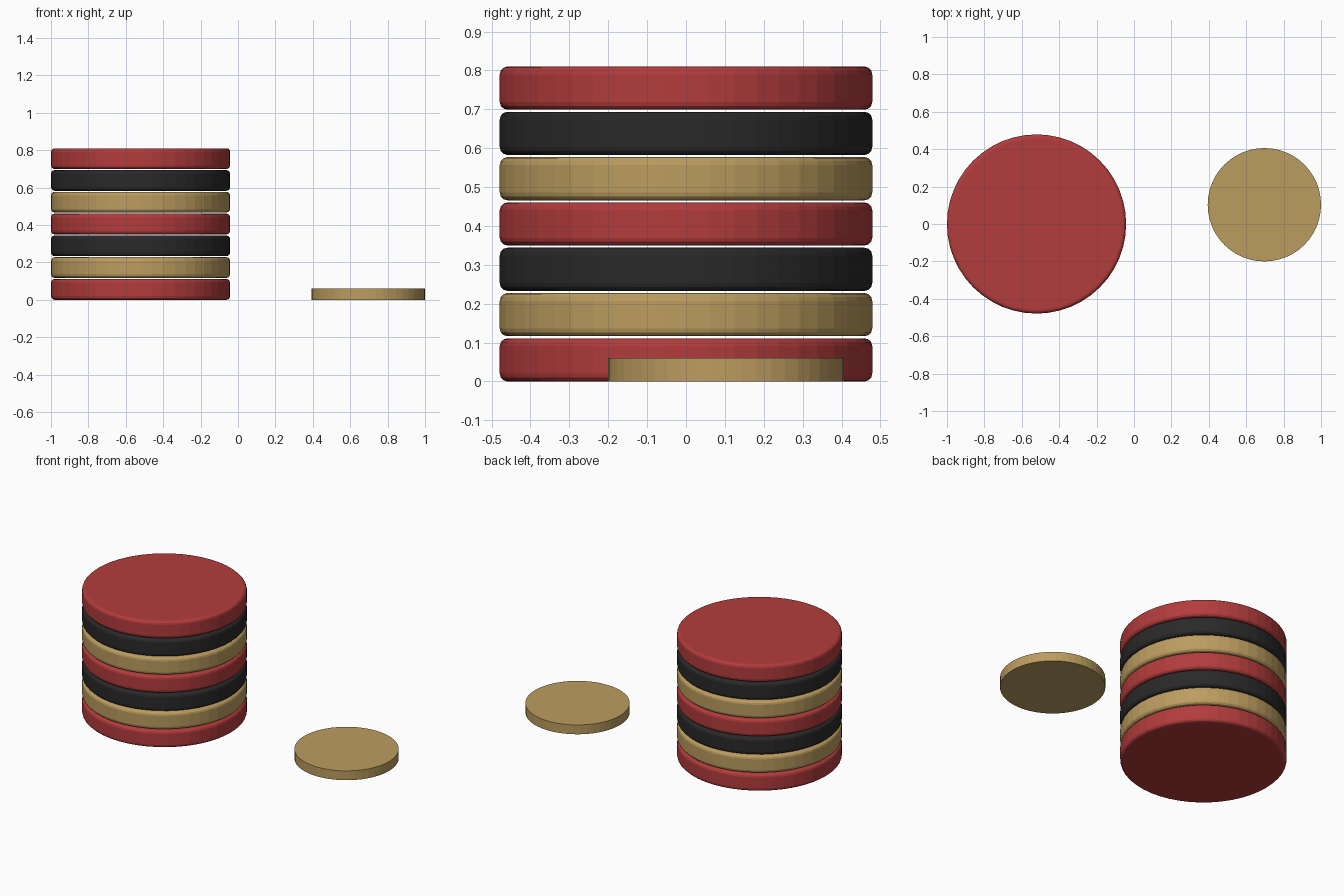
import bpy

cube = bpy.data.objects.get("Cube")
if cube:
    bpy.data.objects.remove(cube, do_unlink=True)


def make_material(name, colour):
    mat = bpy.data.materials.new(name)
    mat.use_nodes = True
    mat.diffuse_color = (*colour, 1)
    bsdf = next(n for n in mat.node_tree.nodes if n.type == "BSDF_PRINCIPLED")
    bsdf.inputs["Base Color"].default_value = (*colour, 1)
    return mat


def make_disc(name, radius, height, x, y, base, mat, bevel=0):
    bpy.ops.mesh.primitive_cylinder_add(
        vertices=48, radius=radius, depth=height, location=(x, y, base + height / 2))
    disc = bpy.context.object
    disc.name = name
    disc.data.materials.append(mat)
    if bevel:
        # Round only the rims, not the shallow edges between side facets
        mod = disc.modifiers.new("rounded_rims", "BEVEL")
        mod.width = bevel
        mod.segments = 3
        mod.limit_method = "ANGLE"
    return disc


red = make_material("red", (0.45, 0.045, 0.045))
gold = make_material("gold", (0.50, 0.335, 0.115))
black = make_material("black", (0.022, 0.022, 0.022))

# Stack of rounded chips with thin gaps between them
for i in range(7):
    make_disc(f"stacked_chip_{i + 1}", 0.479, 0.111, -0.521, 0, i * 0.1165,
              (red, gold, black)[i % 3], bevel=0.02)

# Small flat coin lying beside the stack
make_disc("loose_coin", 0.303, 0.06, 0.697, 0.103, 0, gold)
